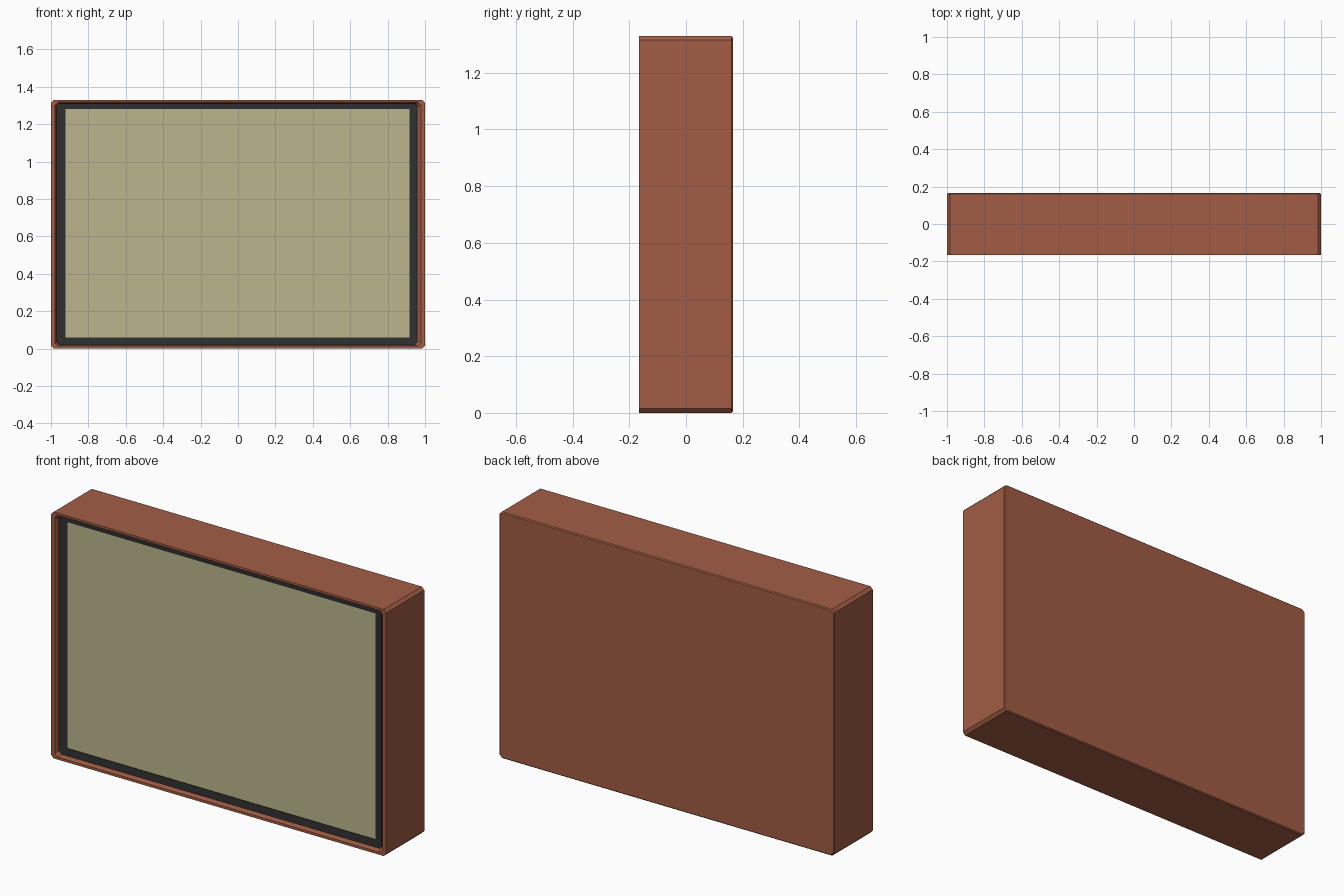
import bpy, bmesh

if "Cube" in bpy.data.objects:
    bpy.data.objects.remove(bpy.data.objects["Cube"])


def ring(bm, x0, x1, z0, z1, y, c):
    """Rectangle in the XZ plane with clipped corners."""
    pts = [(x0 + c, z0), (x1 - c, z0), (x1, z0 + c), (x1, z1 - c),
           (x1 - c, z1), (x0 + c, z1), (x0, z1 - c), (x0, z0 + c)]
    return [bm.verts.new((x, y, z)) for x, z in pts]


def loft(name, sections, color, closed=False):
    """Skin a list of rings; cap both ends, or join last to first when closed."""
    bm = bmesh.new()
    rings = [ring(bm, *s) for s in sections]
    pairs = list(zip(rings, rings[1:]))
    if closed:
        pairs.append((rings[-1], rings[0]))
    else:
        bm.faces.new(rings[0])
        bm.faces.new(rings[-1])
    for a, b in pairs:
        for i in range(8):
            j = (i + 1) % 8
            bm.faces.new((a[i], a[j], b[j], b[i]))
    bmesh.ops.recalc_face_normals(bm, faces=bm.faces)
    me = bpy.data.meshes.new(name)
    bm.to_mesh(me)
    bm.free()
    ob = bpy.data.objects.new(name, me)
    bpy.context.collection.objects.link(ob)
    mat = bpy.data.materials.new(name + "_color")
    mat.diffuse_color = (*color, 1)
    mat.use_nodes = True
    mat.node_tree.nodes["Principled BSDF"].inputs["Base Color"].default_value = mat.diffuse_color
    me.materials.append(mat)
    return ob


# Housing: solid back, clipped long edges, raised front rim sloping inward
loft("housing", [
    (-0.995, 0.995, 0.005, 1.325, 0.165, 0.015),
    (-1.0, 1.0, 0.0, 1.33, 0.160, 0.015),
    (-1.0, 1.0, 0.0, 1.33, -0.165, 0.015),
    (-0.978, 0.978, 0.014, 1.318, -0.165, 0.015),
    (-0.972, 0.967, 0.018, 1.312, -0.155, 0.015),
    (-0.968, 0.952, 0.022, 1.308, -0.130, 0.015),
], (0.36, 0.11, 0.06))

# Dark bezel around the screen
loft("bezel", [
    (-0.972, 0.956, 0.018, 1.312, -0.125, 0.015),
    (-0.972, 0.956, 0.018, 1.312, -0.140, 0.015),
    (-0.922, 0.918, 0.06, 1.281, -0.138, 0.001),
    (-0.922, 0.918, 0.06, 1.281, -0.125, 0.001),
], (0.03, 0.03, 0.03), closed=True)

# Screen panel set just behind the bezel face
loft("screen", [
    (-0.924, 0.92, 0.058, 1.283, -0.126, 0.001),
    (-0.924, 0.92, 0.058, 1.283, -0.135, 0.001),
], (0.5, 0.47, 0.27))
